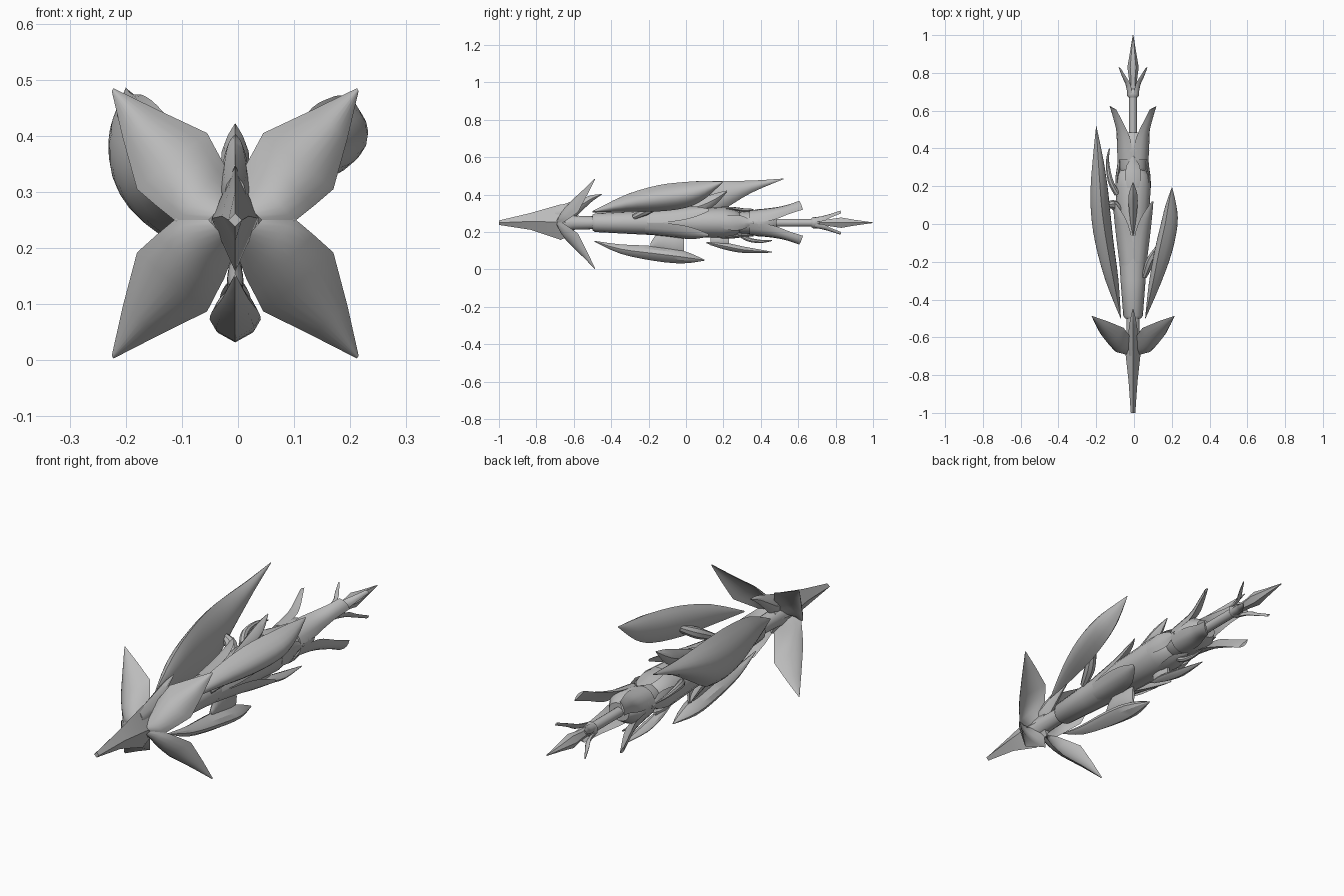
import bpy, bmesh, math
from mathutils import Vector

X0, Z0 = -0.005, 0.25            # long axis of the model
steel = bpy.data.materials.new("grey_steel")
steel.diffuse_color = (0.5, 0.5, 0.5, 1)


def skin(name, rings, angle=40):
    """Join closed rings of points into a capped, smooth-shaded mesh."""
    bm = bmesh.new()
    loops = [[bm.verts.new(p) for p in r] for r in rings]
    n = len(loops[0])
    for a, b in zip(loops, loops[1:]):
        for i in range(n):
            j = (i + 1) % n
            bm.faces.new((a[i], a[j], b[j], b[i]))
    bm.faces.new(loops[0])
    bm.faces.new(loops[-1][::-1])
    bmesh.ops.remove_doubles(bm, verts=bm.verts, dist=1e-5)
    bmesh.ops.recalc_face_normals(bm, faces=bm.faces)
    me = bpy.data.meshes.new(name)
    bm.to_mesh(me)
    bm.free()
    me.materials.append(steel)
    ob = bpy.data.objects.new(name, me)
    bpy.context.collection.objects.link(ob)
    bpy.ops.object.select_all(action='DESELECT')
    ob.select_set(True)
    bpy.context.view_layer.objects.active = ob
    bpy.ops.object.shade_smooth_by_angle(angle=math.radians(angle))
    return ob


def smooth_rows(rows, sub):
    """Catmull-Rom interpolation of number rows."""
    out = []
    for i in range(len(rows) - 1):
        p = [rows[max(0, min(len(rows) - 1, i + k))] for k in (-1, 0, 1, 2)]
        for s in range(sub):
            t = s / sub
            out.append([0.5 * (2*b + (c - a)*t + (2*a - 5*b + 4*c - d)*t*t
                               + (3*b - a - 3*c + d)*t**3) for a, b, c, d in zip(*p)])
    return out + [list(rows[-1])]


def lathe(name, rows, sides=16):
    """Rows of (y, half width, half height) around the long axis."""
    skin(name, [[(X0 + rx * math.cos(2*math.pi*i/sides), y, Z0 + rz * math.sin(2*math.pi*i/sides))
                 for i in range(sides)] for y, rx, rz in rows])


def leaf(name, rows, n=6, sub=3, bulge_dir=None, angle=40, power=2):
    """Rows of edge A xyz, edge B xyz, outer bulge, inner bulge."""
    rings = []
    for r in smooth_rows(rows, sub):
        a, b, out, inn = Vector(r[:3]), Vector(r[3:6]), r[6], r[7]
        e, mid = b - a, (a + b) / 2
        d = bulge_dir
        if d is None:
            d = Vector((e.z, 0, -e.x)).normalized()
            if d.x * (mid.x - X0) + d.z * (mid.z - Z0) < -1e-6:
                d = -d
        arc = lambda t, h: a + e * t + d * (h * (1 - abs(2 * t - 1) ** power))
        rings.append([arc(i / n, out) for i in range(n)]
                     + [arc(1 - i / n, inn) for i in range(n)])
    skin(name, rings, angle)


def keel(name, rows, n=4, sub=3):
    """Upright blade on the centre plane: rows of (y, top, bottom, half width)."""
    leaf(name, [(X0, y, t, X0, y, b, w, -w) for y, t, b, w in rows], n, sub, Vector((1, 0, 0)), 30)


def four(name, rows, bulge_dir=None, sub=3, n=4, low=1.0):
    """Repeat a leaf in all four diagonal quadrants (offsets from the axis)."""
    for sz, v in ((1, "upper"), (-1, "lower")):
        k = sz * (low if sz < 0 else 1)
        for sx, h in ((-1, "left"), (1, "right")):
            leaf(f"{name}_{v}_{h}",
                 [(X0 + sx*ax, ay, Z0 + k*az, X0 + sx*bx, by, Z0 + k*bz, o, i)
                  for ax, ay, az, bx, by, bz, o, i in rows], n, sub, bulge_dir)


def tube(name, pts, sides=8):
    """Tapered round arm: points of (x, y, z, radius)."""
    rows, rings = smooth_rows(pts, 4), []
    for i, (x, y, z, r) in enumerate(rows):
        p, q = rows[max(i - 1, 0)], rows[min(i + 1, len(rows) - 1)]
        t = (Vector(q[:3]) - Vector(p[:3])).normalized()
        u = t.cross(Vector((0.3, 0.1, 1))).normalized()
        w = t.cross(u)
        rings.append([Vector((x, y, z)) + r * (u * math.cos(k*2*math.pi/sides)
                      + w * math.sin(k*2*math.pi/sides)) for k in range(sides)])
    skin(name, rings)


# Front spike and the hooked crest rising behind it
keel("front_spike", [(-1, 0.262, 0.238, 0.012), (-0.83, 0.302, 0.212, 0.024),
                     (-0.67, 0.348, 0.158, 0.042), (-0.6, 0.32, 0.19, 0.034)], 2, 1)
keel("crest", [(-0.70, 0.335, 0.25, 0.02), (-0.62, 0.36, 0.26, 0.027),
               (-0.55, 0.382, 0.32, 0.022), (-0.5, 0.398, 0.365, 0.014), (-0.45, 0.403, 0.4, 0.002)])

# Four swept cupped head wings, flowing into each other at the sides
four("head_wing", [(0, -0.62, 0.05, 0.05, -0.685, -0.003, 0.03, -0.01),
                   (0.02, -0.59, 0.10, 0.105, -0.664, -0.003, 0.045, 0.02),
                   (0.035, -0.57, 0.127, 0.14, -0.622, 0.025, 0.056, 0.034),
                   (0.05, -0.55, 0.155, 0.175, -0.578, 0.055, 0.056, 0.036),
                   (0.135, -0.515, 0.195, 0.20, -0.53, 0.145, 0.03, 0.014),
                   (0.217, -0.487, 0.235, 0.22, -0.487, 0.230, 0.003, 0)],
     Vector((0, -1, 0)), 1, 8, 1.05)

# Central body: neck, sheath, hub, tail rod and tail spearhead
lathe("neck", [(-0.67, 0.04, 0.05), (-0.6, 0.036, 0.038), (-0.48, 0.034, 0.034)])
lathe("sheath", [(-0.5, 0.042, 0.042), (-0.485, 0.052, 0.05), (-0.3, 0.066, 0.06),
                 (-0.1, 0.078, 0.07), (0.05, 0.085, 0.076), (0.2, 0.094, 0.083),
                 (0.26, 0.085, 0.07), (0.285, 0.066, 0.055)])
lathe("hub", [(0.27, 0.06, 0.05), (0.3, 0.074, 0.06), (0.33, 0.072, 0.06), (0.39, 0.086, 0.074),
              (0.44, 0.08, 0.068), (0.485, 0.05, 0.04), (0.485, 0.022, 0.022)])
lathe("tail_rod", [(0.47, 0.021, 0.021), (0.68, 0.021, 0.021)])
lathe("tail_collar", [(0.67, 0.024, 0.024), (0.68, 0.032, 0.03), (0.7, 0.032, 0.03), (0.715, 0.02, 0.02)])
lathe("tail_spearhead", [(0.7, 0.018, 0.018), (0.77, 0.022, 0.022), (0.83, 0.03, 0.032),
                         (0.9, 0.018, 0.018), (1.0, 0.002, 0.002)], 6)

# Sepals around the sheath and prongs around hub and tail
four("sepal", [(0.07, -0.22, 0.0, 0.0, -0.22, 0.062, 0.022, 0.0),
               (0.088, -0.08, 0.005, 0.005, -0.08, 0.076, 0.026, 0.01),
               (0.1, 0.03, 0.025, 0.04, 0.03, 0.088, 0.018, 0.006),
               (0.108, 0.12, 0.06, 0.1, 0.12, 0.075, 0.003, 0)])
four("hub_prong", [(0.082, 0.34, 0.005, 0.005, 0.34, 0.066, 0.022, 0.0),
                   (0.086, 0.43, 0.008, 0.01, 0.43, 0.076, 0.026, 0.004),
                   (0.088, 0.49, 0.022, 0.03, 0.49, 0.084, 0.024, 0.002),
                   (0.102, 0.55, 0.046, 0.06, 0.55, 0.098, 0.018, 0.0),
                   (0.124, 0.625, 0.07, 0.088, 0.605, 0.117, 0.010, -0.002)])
four("tail_prong", [(0.03, 0.69, 0.004, 0.004, 0.69, 0.028, 0.01, -0.006),
                    (0.04, 0.74, 0.01, 0.014, 0.74, 0.038, 0.01, -0.006),
                    (0.056, 0.775, 0.028, 0.034, 0.775, 0.048, 0.008, -0.006),
                    (0.077, 0.83, 0.05, 0.066, 0.825, 0.064, 0.004, -0.003)])

# Pointed plates bridging sheath and hub
for i, (ux, uz) in enumerate(((1, 0), (-1, 0), (0, 1), (0, -1))):
    rows = []
    for y, r, w, o in ((0.19, 0.086, 0.03, 0.008), (0.25, 0.083, 0.042, 0.01),
                       (0.31, 0.072, 0.034, 0.012), (0.36, 0.078, 0.003, 0.004)):
        r *= 1 if ux else 0.9
        cx, cz = X0 + ux * r, Z0 + uz * r
        rows.append((cx - uz*w, y, cz + ux*w, cx + uz*w, y, cz - ux*w, o, -0.008))
    leaf(f"bridge_plate_{i}", rows, 4, 2)

# Large thick lens-shaped side blades, unequal in length
leaf("long_left_blade", [
    (-0.068, -0.5, 0.312, -0.07, -0.5, 0.306, 0.002, 0),
    (-0.108, -0.3, 0.408, -0.1, -0.3, 0.265, 0.047, -0.022),
    (-0.145, -0.1, 0.455, -0.128, -0.1, 0.222, 0.069, -0.028),
    (-0.168, 0.06, 0.472, -0.148, 0.06, 0.24, 0.07, -0.032),
    (-0.18, 0.2, 0.474, -0.165, 0.2, 0.32, 0.057, -0.032),
    (-0.19, 0.35, 0.475, -0.178, 0.35, 0.41, 0.034, -0.02),
    (-0.2, 0.52, 0.486, -0.199, 0.52, 0.482, 0.001, 0)], 10, power=2.2)
leaf("short_right_blade", [
    (0.058, -0.5, 0.312, 0.06, -0.5, 0.306, 0.002, 0),
    (0.098, -0.32, 0.4, 0.09, -0.32, 0.31, 0.046, -0.016),
    (0.132, -0.15, 0.45, 0.13, -0.15, 0.31, 0.07, -0.024),
    (0.165, 0.0, 0.468, 0.167, 0.0, 0.33, 0.065, -0.024),
    (0.182, 0.1, 0.472, 0.184, 0.1, 0.377, 0.041, -0.016),
    (0.2, 0.195, 0.47, 0.201, 0.195, 0.464, 0.001, 0)], 8, power=2.2)

# Arms and claws holding the side blades
tube("right_arm", [(0.055, -0.28, 0.28, 0.014), (0.085, -0.2, 0.32, 0.024), (0.125, -0.13, 0.36, 0.016)])
tube("left_arm", [(-0.07, 0.06, 0.28, 0.018), (-0.105, 0.1, 0.3, 0.026), (-0.14, 0.1, 0.33, 0.016)])
tube("left_claw", [(-0.09, 0.16, 0.28, 0.016), (-0.125, 0.23, 0.3, 0.015),
                   (-0.14, 0.33, 0.3, 0.009), (-0.13, 0.4, 0.29, 0.003)])

# Top fin and the two lower keel blades with their stems
keel("top_fin", [(-0.06, 0.325, 0.3, 0.004), (0.06, 0.37, 0.3, 0.02),
                 (0.15, 0.405, 0.34, 0.024), (0.22, 0.422, 0.415, 0.002)])
keel("main_keel", [(-0.49, 0.153, 0.148, 0.002), (-0.35, 0.134, 0.084, 0.024),
                   (-0.17, 0.125, 0.046, 0.042), (-0.02, 0.102, 0.032, 0.042), (0.1, 0.052, 0.047, 0.002)])
keel("main_keel_stem", [(-0.19, 0.14, 0.11, 0.006), (-0.15, 0.19, 0.1, 0.014),
                        (-0.06, 0.19, 0.08, 0.014), (-0.01, 0.18, 0.09, 0.006)])
keel("rear_keel", [(0.11, 0.146, 0.14, 0.003), (0.2, 0.145, 0.108, 0.022),
                   (0.31, 0.122, 0.088, 0.026), (0.46, 0.095, 0.09, 0.002)])
keel("rear_keel_stem", [(0.13, 0.185, 0.13, 0.006), (0.17, 0.185, 0.12, 0.014), (0.23, 0.185, 0.12, 0.006)])
tube("lower_claw", [(X0, 0.27, 0.2, 0.012), (X0, 0.33, 0.162, 0.012), (X0, 0.4, 0.15, 0.009), (X0, 0.46, 0.155, 0.003)])
